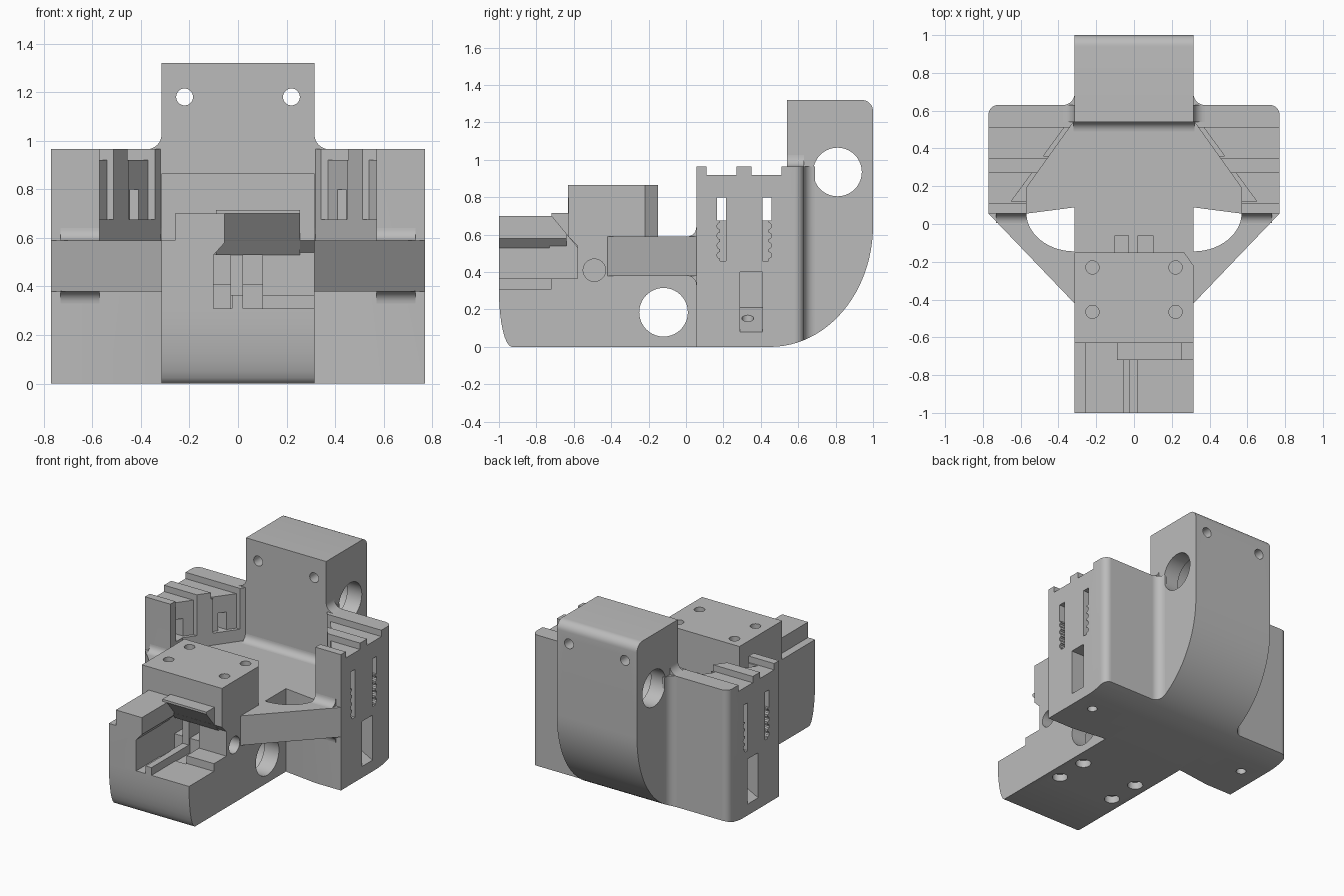
import bpy, bmesh, math
from mathutils import Vector

old = bpy.data.objects.get("Cube")
if old:
    bpy.data.objects.remove(old, do_unlink=True)

grey = bpy.data.materials.new("light grey plastic")
grey.use_nodes = True
grey.diffuse_color = (0.5, 0.5, 0.5, 1)
grey.node_tree.nodes["Principled BSDF"].inputs["Base Color"].default_value = (0.5, 0.5, 0.5, 1)

ORDER = {"x": lambda a, b, t: (t, a, b), "y": lambda a, b, t: (a, t, b), "z": lambda a, b, t: (a, b, t)}


def prism(name, axis, pts, lo, hi):
    """Extrude a flat outline along an axis."""
    bm = bmesh.new()
    face = bm.faces.new([bm.verts.new(ORDER[axis](a, b, lo)) for a, b in pts])
    ext = bmesh.ops.extrude_face_region(bm, geom=[face])
    verts = [g for g in ext["geom"] if isinstance(g, bmesh.types.BMVert)]
    bmesh.ops.translate(bm, verts=verts, vec=Vector(ORDER[axis](0, 0, hi - lo)))
    bmesh.ops.recalc_face_normals(bm, faces=bm.faces)
    me = bpy.data.meshes.new(name)
    bm.to_mesh(me)
    bm.free()
    ob = bpy.data.objects.new(name, me)
    bpy.context.collection.objects.link(ob)
    me.materials.append(grey)
    return ob


def arc(cx, cy, rx, ry, a0, a1, n=8):
    angles = [math.radians(a0 + (a1 - a0) * i / n) for i in range(n + 1)]
    return [(cx + rx * math.cos(a), cy + ry * math.sin(a)) for a in angles]


def rect(a0, a1, b0, b1):
    return [(a0, b0), (a1, b0), (a1, b1), (a0, b1)]


def cut(ob, axis, pts, lo, hi):
    """Remove an extruded outline from a part."""
    cutter = prism("cutter", axis, pts, lo, hi)
    cutter.hide_render = True
    mod = ob.modifiers.new("cut", "BOOLEAN")
    mod.operation, mod.solver, mod.object = "DIFFERENCE", "EXACT", cutter
    bpy.context.view_layer.update()
    mesh = bpy.data.meshes.new_from_object(ob.evaluated_get(bpy.context.evaluated_depsgraph_get()))
    ob.modifiers.clear()
    ob.data = mesh
    bpy.data.objects.remove(cutter, do_unlink=True)


def drill(ob, axis, a, b, r, lo, hi, n=32):
    cut(ob, axis, arc(a, b, r, r, 0, 360 - 360 / n, n - 1), lo, hi)


def mirrored(ob, name):
    """Copy a part to the other side."""
    me = ob.data.copy()
    bm = bmesh.new()
    bm.from_mesh(me)
    for v in bm.verts:
        v.co.x *= -1
    bmesh.ops.reverse_faces(bm, faces=bm.faces)
    bm.to_mesh(me)
    bm.free()
    twin = bpy.data.objects.new(name, me)
    bpy.context.collection.objects.link(twin)
    return twin


W = 0.315
parts = []

# Central spine: front block, floor and rear tower in one side profile
profile = (arc(-0.93, 0.3, 0.07, 0.3, 180, 270) + arc(0.45, 0.65, 0.55, 0.65, -90, 0, 24)
           + arc(0.94, 1.26, 0.06, 0.06, 0, 90)
           + [(0.54, 1.32), (0.54, 0.59), (-0.15, 0.59), (-0.15, 0.865),
              (-0.63, 0.865), (-0.63, 0.7), (-1, 0.7)])
spine = prism("central_spine", "x", profile, -W, W)
parts.append(spine)

# Ledge, corner chamfer and front cavity
cut(spine, "y", rect(-0.4, -0.26, 0.59, 0.8), -1.1, -0.63)
cut(spine, "z", [(0.265, -0.149), (0.4, -0.149), (0.4, -0.22), (W, -0.22)], 0.59, 0.9)
cavity = [(-0.1, 0.365), (0.4, 0.365), (0.4, 0.8), (-0.055, 0.8), (-0.055, 0.58), (-0.1, 0.53)]
cut(spine, "y", cavity, -1.1, -0.629)
cut(spine, "x", [(-0.64, 0.365), (-0.58, 0.365), (-0.58, 0.54), (-0.64, 0.6)], -0.1, 0.4)
cut(spine, "y", rect(0.02, 0.4, 0.31, 0.4), -1.1, -0.72)
cut(spine, "y", rect(-0.1, -0.025, 0.31, 0.4), -1.1, -0.72)

# Tie slots from the cavity to the floor
for x0, x1 in ((-0.1, -0.03), (0.02, 0.1)):
    cut(spine, "x", rect(-0.73, -0.57, 0.305, 0.54), x0, x1)
    cut(spine, "x", [(-0.6, 0.41), (-0.06, 0.41), (-0.06, 0.7), (-0.15, 0.7),
                     (-0.15, 0.53), (-0.6, 0.53)], x0, x1)

# Rod holes with inner grooves
for y, z in ((-0.12, 0.185), (0.81, 0.935)):
    drill(spine, "x", y, z, 0.13, -0.5, 0.5, 40)
    drill(spine, "x", y, z, 0.147, -0.2, 0.2, 40)
drill(spine, "x", -0.49, 0.41, 0.06, 0.15, 0.5)

# Screw holes
for x in (-0.22, 0.22):
    drill(spine, "y", x, 1.18, 0.035, 0.4, 1.1, 20)
    for y in (-0.23, -0.465):
        drill(spine, "z", x, y, 0.035, 0.6, 1, 20)
        drill(spine, "z", x, y - 0.02, 0.05, -0.1, 0.05, 20)

# Hanging wedge lip above the cavity
lip = [(-0.72, 0.715), (-0.62, 0.715), (-0.57, 0.53), (-0.58, 0.53), (-0.72, 0.7)]
parts.append(prism("cavity_lip", "x", lip, -0.09, 0.255))

# Side wing with stepped pocket
outline = ([(0.3, 0.09), (0.57, 0.055), (0.77, 0.055)] + arc(0.72, 0.58, 0.05, 0.05, 0, 90)
           + arc(0.375, 0.69, 0.06, 0.06, 270, 180) + [(0.3, 0.69)])
wing = prism("left_wing", "z", outline, 0, 0.965)
under = arc(0.45, 0.65, 0.55, 0.65, -90, -45, 12)
cut(wing, "x", under + [(under[-1][0], -0.1), (0.45, -0.1)], 0.2, 0.9)
cut(wing, "z", [(0.2, 0), (0.57, 0), (0.57, 0.19), (0.32, 0.54), (0.2, 0.54)], 0.59, 1.2)
for y0, y1, far, near in ((0.12, 0.27, 0.65, 0.54), (0.36, 0.51, 0.48, 0.37)):
    cut(wing, "z", rect(0.325, 0.9, y0 - 0.01, y1), 0.92, 1.2)
    cut(wing, "z", [(0.3, y0), (far, y0), (near, y1), (0.3, y1)], 0.675, 1.2)

# Tie slots with toothed lower ends
for y, side in ((0.19, -1), (0.432, 1)):
    cut(wing, "x", rect(y - 0.024, y + 0.024, 0.675, 0.8), 0.3, 0.9)
    mid = y - side * 0.008
    cut(wing, "x", rect(mid - 0.016, mid + 0.016, 0.46, 0.68), 0.68, 0.9)
    for i in range(4):
        drill(wing, "x", y + side * 0.006, 0.49 + i * 0.052, 0.019, 0.68, 0.9, 10)

# Nut pocket and its screw hole
cut(wing, "y", [(0.9, 0.08), (0.77, 0.08), (0.52, 0.21), (0.52, 0.4), (0.9, 0.4)], 0.29, 0.41)
drill(wing, "z", 0.63, 0.33, 0.032, -0.1, 0.2, 20)

# Diagonal arm with a curved inner edge
arm_outline = ([(0.57, 0.08), (0.77, 0.08), (0.77, 0.055), (W, -0.42), (0.3, -0.42), (0.3, -0.145)]
               + arc(W, 0.06, 0.255, 0.205, -90, 0, 14))
arm = prism("left_arm", "z", arm_outline, 0.38, 0.59)

# Blended corners
top_blend = prism("left_top_blend", "y",
                  [(0.3, 0.96), (0.375, 0.965)] + arc(0.375, 1.025, 0.06, 0.06, 270, 180)[1:]
                  + [(0.3, 1.025)], 0.54, 0.63)
upper = prism("left_arm_upper_blend", "x",
              [(0.06, 0.585)] + arc(0.005, 0.64, 0.05, 0.05, -90, 0) + [(0.06, 0.64)], 0.57, 0.73)
lower = prism("left_arm_lower_blend", "x",
              [(0.06, 0.385), (0.06, 0.33)] + arc(0.005, 0.33, 0.05, 0.05, 0, 90), 0.57, 0.73)
for ob in (wing, arm, top_blend, upper, lower):
    parts += [ob, mirrored(ob, ob.name.replace("left", "right"))]
parts.append(prism("floor_blend", "x",
                   [(0.545, 0.585)] + arc(0.49, 0.64, 0.05, 0.05, -90, 0) + [(0.545, 0.64)],
                   -0.32, 0.32))

# Smooth shading with sharp edges kept
bpy.ops.object.select_all(action="DESELECT")
for ob in parts:
    ob.select_set(True)
bpy.context.view_layer.objects.active = spine
bpy.ops.object.shade_smooth_by_angle(angle=math.radians(30))
